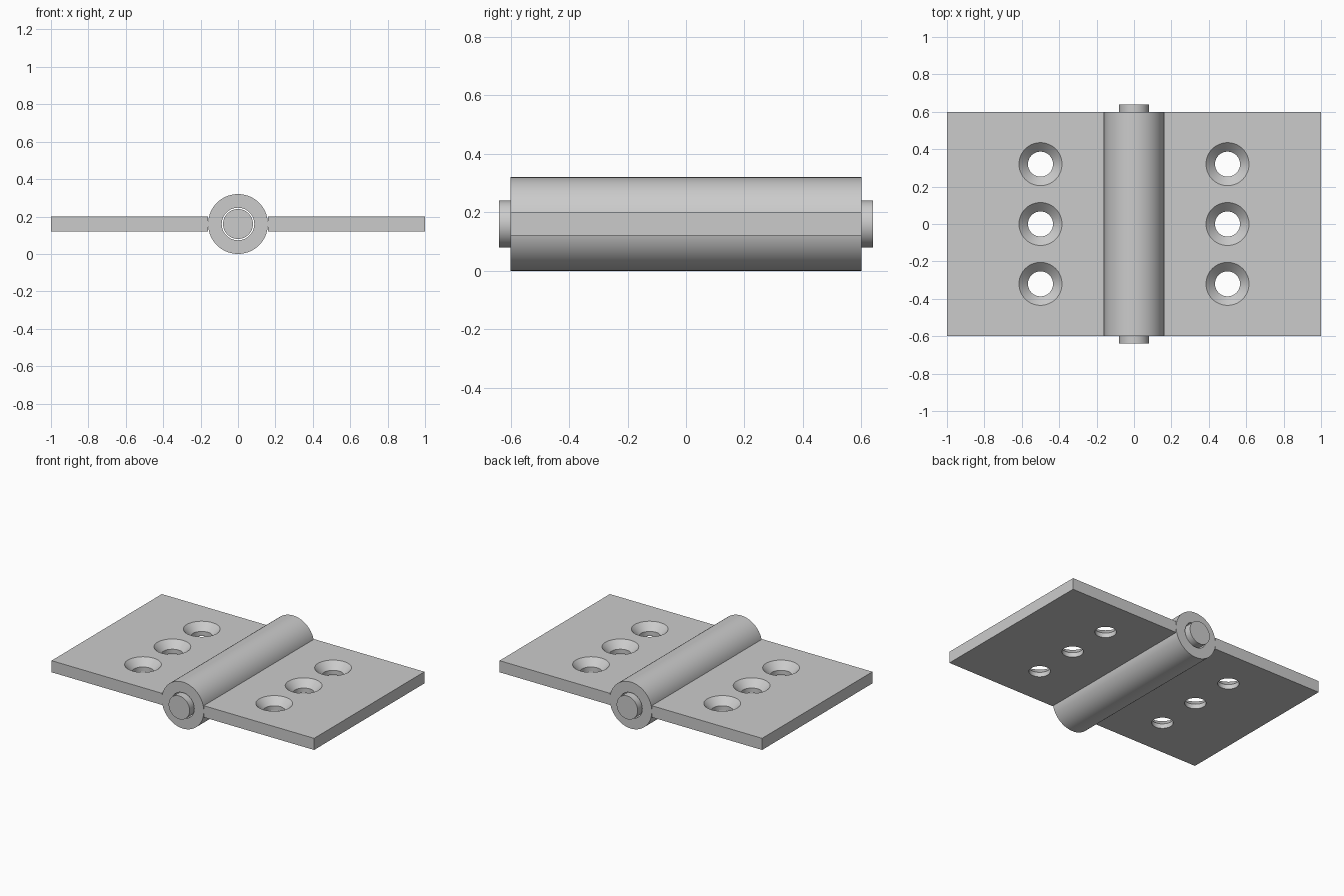
import bpy
import bmesh
import math
from mathutils import Matrix, Vector

# Main dimensions
AXIS_Z = 0.16
BARREL_R, BORE_R, PIN_R = 0.16, 0.087, 0.08
HALF_LEN, PIN_HALF = 0.6, 0.64
LEAF_LOW, LEAF_HIGH = 0.12, 0.20
HOLE_X, HOLE_STEP = 0.5, 0.32
HOLE_R, SINK_R = 0.067, 0.115

cube = bpy.data.objects.get("Cube")
if cube:
    bpy.data.objects.remove(cube, do_unlink=True)

steel = bpy.data.materials.new("grey steel")
steel.use_nodes = True
grey = (0.6, 0.6, 0.6, 1)
steel.diffuse_color = grey
steel.node_tree.nodes["Principled BSDF"].inputs["Base Color"].default_value = grey


def finish(name, bm):
    """Turn a bmesh into a named steel object."""
    bmesh.ops.recalc_face_normals(bm, faces=bm.faces)
    mesh = bpy.data.meshes.new(name)
    bm.to_mesh(mesh)
    bm.free()
    mesh.materials.append(steel)
    obj = bpy.data.objects.new(name, mesh)
    bpy.context.collection.objects.link(obj)
    return obj


def lathe(bm, profile, matrix, steps=64):
    """Revolve a closed (radius, height) profile about z, then place it."""
    part = bmesh.new()
    verts = [part.verts.new((r, 0, h)) for r, h in profile]
    edges = [part.edges.new((a, b)) for a, b in zip(verts, verts[1:] + verts[:1])
             if a.co.x > 0 or b.co.x > 0]
    bmesh.ops.spin(part, geom=verts + edges, cent=(0, 0, 0), axis=(0, 0, 1),
                   angle=math.tau, steps=steps)
    bmesh.ops.remove_doubles(part, verts=part.verts, dist=1e-5)
    bmesh.ops.recalc_face_normals(part, faces=part.faces)
    part.transform(matrix)
    temp = bpy.data.meshes.new("temp")
    part.to_mesh(temp)
    part.free()
    bm.from_mesh(temp)
    bpy.data.meshes.remove(temp)


def activate(obj):
    bpy.ops.object.select_all(action='DESELECT')
    obj.select_set(True)
    bpy.context.view_layer.objects.active = obj


def smooth(obj):
    activate(obj)
    bpy.ops.object.shade_smooth_by_angle(angle=math.radians(30))


# Barrel tube and pin lie along y
along_y = Matrix.Translation((0, 0, AXIS_Z)) @ Matrix.Rotation(math.pi / 2, 4, 'X')

bm = bmesh.new()
lathe(bm, [(BORE_R, -HALF_LEN), (BARREL_R, -HALF_LEN),
           (BARREL_R, HALF_LEN), (BORE_R, HALF_LEN)], along_y)
smooth(finish("barrel", bm))

bm = bmesh.new()
lathe(bm, [(0, -PIN_HALF), (PIN_R, -PIN_HALF),
           (PIN_R, PIN_HALF), (0, PIN_HALF)], along_y)
smooth(finish("hinge_pin", bm))

# Leaves with three countersunk screw holes each
sink_low = LEAF_HIGH - (SINK_R - HOLE_R)
screw = [(0, LEAF_LOW - 0.05), (HOLE_R, LEAF_LOW - 0.05), (HOLE_R, sink_low),
         (SINK_R + 0.02, LEAF_HIGH + 0.02), (0, LEAF_HIGH + 0.02)]

for name, side in (("left_leaf", 1), ("right_leaf", -1)):
    bm = bmesh.new()
    size = Vector((1 - BARREL_R, 2 * HALF_LEN, LEAF_HIGH - LEAF_LOW))
    centre = Vector((side * (1 + BARREL_R) / 2, 0, AXIS_Z))
    bmesh.ops.create_cube(bm, size=1,
                          matrix=Matrix.Translation(centre) @ Matrix.Diagonal(size).to_4x4())
    leaf = finish(name, bm)

    bm = bmesh.new()
    for row in (-1, 0, 1):
        lathe(bm, screw, Matrix.Translation((side * HOLE_X, row * HOLE_STEP, 0)))
    cutter = finish("screw_hole_cutter", bm)
    cutter.hide_render = True

    cut = leaf.modifiers.new("screw holes", 'BOOLEAN')
    cut.operation = 'DIFFERENCE'
    cut.solver = 'EXACT'
    cut.object = cutter
    activate(leaf)
    bpy.ops.object.modifier_apply(modifier=cut.name)
    bpy.data.objects.remove(cutter, do_unlink=True)
    smooth(leaf)
